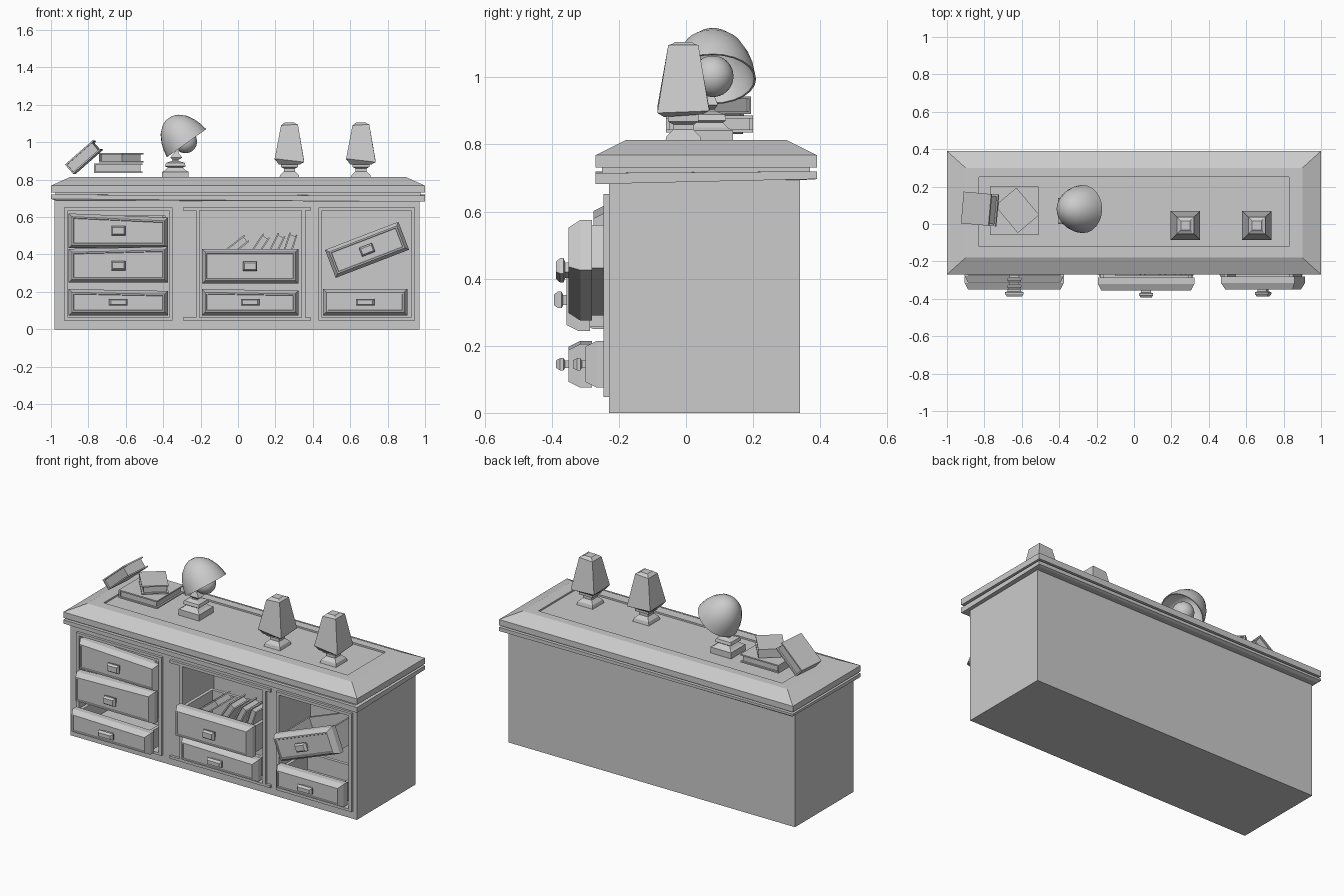
import bpy, bmesh
from math import radians, cos, sin, pi, atan2
from mathutils import Matrix, Vector

if "Cube" in bpy.data.objects:
    bpy.data.objects.remove(bpy.data.objects["Cube"])

T, R = Matrix.Translation, Matrix.Rotation


def rect(cx, cy, w, d, z, dz=(0, 0, 0, 0)):
    """Rectangle ring at height z; dz lifts single corners."""
    xy = [(-1, -1), (1, -1), (1, 1), (-1, 1)]
    return [(cx + a * w / 2, cy + b * d / 2, z + k) for (a, b), k in zip(xy, dz)]


def box(x0, x1, y0, y1, z0, z1):
    return [rect((x0 + x1) / 2, (y0 + y1) / 2, x1 - x0, y1 - y0, z) for z in (z0, z1)]


def ring(r, z, n=24):
    return [(r * cos(2 * pi * i / n), r * sin(2 * pi * i / n), z) for i in range(n)]


def part(name, lofts, matrix=Matrix()):
    """One object from several capped lofts, each a list of rings."""
    bm = bmesh.new()
    for rings in lofts:
        vs = [[bm.verts.new(p) for p in r] for r in rings]
        n = len(vs[0])
        for a, b in zip(vs, vs[1:]):
            for i in range(n):
                bm.faces.new((a[i], a[(i + 1) % n], b[(i + 1) % n], b[i]))
        bm.faces.new(vs[0][::-1])
        bm.faces.new(vs[-1])
    bmesh.ops.recalc_face_normals(bm, faces=bm.faces)
    me = bpy.data.meshes.new(name)
    bm.to_mesh(me)
    bm.free()
    ob = bpy.data.objects.new(name, me)
    bpy.context.collection.objects.link(ob)
    ob.matrix_world = matrix
    return ob


def smooth(ob, angle=40):
    bpy.ops.object.select_all(action='DESELECT')
    bpy.context.view_layer.objects.active = ob
    ob.select_set(True)
    bpy.ops.object.shade_smooth_by_angle(angle=radians(angle))


# Cabinet body with three hollow bays and raised frames around them
bays = [(-0.91, -0.37), (-0.205, 0.34), (0.45, 0.925)]
body = part("cabinet_body", [box(-0.98, 0.97, -0.23, 0.34, 0, 0.71)])
cutter = part("bay_cutter", [box(a, b, -0.4, 0.06, 0.062, 0.635) for a, b in bays])
cutter.hide_render = True
mod = body.modifiers.new("bays", 'BOOLEAN')
mod.object, mod.operation, mod.solver = cutter, 'DIFFERENCE', 'EXACT'
bpy.context.view_layer.objects.active = body
bpy.ops.object.modifier_apply(modifier=mod.name)
bpy.data.objects.remove(cutter)

for (a, b), (l, r) in zip(bays, [(0.02, 0.02), (0.09, 0.05), (0.02, 0.02)]):
    part("bay_frame", [box(a - 0.02, a, -0.246, -0.22, 0.062, 0.635),
                       box(b, b + 0.02, -0.246, -0.22, 0.062, 0.635),
                       box(a - l, b + r, -0.246, -0.22, 0.047, 0.062),
                       box(a - l, b + r, -0.246, -0.22, 0.635, 0.652)])

# Worktop: crooked lower moulding, neck, bevelled slab with sunken panel
part("lower_moulding", [[rect(0, 0.06, 1.96, 0.63, 0.69, (0, 0, 0.005, 0.005)),
                         rect(0, 0.06, 2, 0.66, 0.697, (0, -0.015, 0.0, 0.01)),
                         rect(0, 0.06, 2, 0.66, 0.72, (0, -0.005, 0, 0))]])
part("worktop_neck", [box(-0.975, 0.975, -0.25, 0.37, 0.70, 0.735)])
part("worktop", [[rect(0, 0.06, 2, 0.66, 0.732), rect(0, 0.06, 2, 0.66, 0.768),
                  rect(0, 0.06, 1.8, 0.48, 0.813), rect(0, 0.065, 1.66, 0.37, 0.813),
                  rect(0, 0.065, 1.66, 0.37, 0.803)]])

# Drawers: local x across, y up, z outwards, turned to face the front


def drawer(name, cx, cz, w, h, y, tilt=0, skew=(0, 0), pull=(0.075, 0.05)):
    def face(grow, z):
        f = rect(0, 0, w + grow, h + grow, z)
        f[2] = (f[2][0], f[2][1] + skew[1], z)
        f[1] = (f[1][0], f[1][1] + skew[0], z)
        return f
    m = T((cx, y, cz)) @ R(radians(-tilt), 4, 'Y') @ R(pi / 2, 4, 'X')
    back, bw, bh = -0.26 + min(0, y + 0.26), w / 2 - 0.012, h / 2 - 0.012
    part(name + "_front", [[face(0, -0.07), face(0, -0.035), face(-0.035, 0),
                            face(-0.05, 0), face(-0.055, -0.005)]], m)
    part(name + "_box", [box(-bw, -bw + 0.02, -bh, bh, back, -0.05),
                         box(bw - 0.02, bw, -bh, bh, back, -0.05),
                         box(-bw, bw, -bh, bh, back, back + 0.02),
                         box(-bw, bw, -bh, -bh + 0.015, back, -0.05)], m)
    a, b = pull
    part(name + "_pull", [[rect(0, 0, a * .7, b * .6, -0.01), rect(0, 0, a * .7, b * .6, 0.01),
                           rect(0, 0, a, b, 0.015), rect(0, 0, a, b, 0.025),
                           rect(0, 0, a * .8, b * .65, 0.037)]], m)


low = (0.10, 0.036)
drawer("left_top_drawer", -0.64, 0.527, 0.53, 0.185, -0.275, 0, (0, -0.022))
drawer("left_middle_drawer", -0.64, 0.34, 0.53, 0.18, -0.312, 0, (0, 0.012))
drawer("left_bottom_drawer", -0.64, 0.145, 0.53, 0.14, -0.35, 0, (0, -0.01), low)
drawer("middle_open_drawer", 0.065, 0.337, 0.515, 0.185, -0.356, 0, (0, 0))
drawer("middle_bottom_drawer", 0.065, 0.145, 0.515, 0.14, -0.30, 0, (0, -0.008), low)
drawer("right_tilted_drawer", 0.69, 0.425, 0.42, 0.16, -0.35, 21)
drawer("right_bottom_drawer", 0.68, 0.145, 0.45, 0.14, -0.30, 0, (0, 0), low)


# Books: two cover boards, spine and inset page block
def book(name, m, l, d, t):
    c = 0.008
    part(name, [box(-l / 2, l / 2, -d / 2, d / 2, -t / 2, -t / 2 + c),
                box(-l / 2, l / 2, -d / 2, d / 2, t / 2 - c, t / 2),
                box(-l / 2, -l / 2 + c, -d / 2, d / 2, -t / 2 + c, t / 2 - c),
                box(-l / 2 + c, l / 2 - 0.01, -d / 2 + 0.01, d / 2 - 0.01, -t / 2 + c, t / 2 - c)], m)


book("bottom_book", T((-0.64, 0.07, 0.861)), 0.26, 0.26, 0.05)
book("upper_book", T((-0.625, 0.073, 0.917)) @ R(radians(-50), 4, 'Z'), 0.19, 0.15, 0.052)
book("leaning_book", T((-0.823, 0.08, 0.92)) @ R(radians(-5), 4, 'Z') @ R(radians(-41), 4, 'Y'),
     0.195, 0.17, 0.066)
for x, z, a in [(-0.02, 0.435, 38), (0.105, 0.43, 56), (0.195, 0.43, 63), (0.27, 0.43, 72)]:
    book("drawer_book", T((x, -0.2, z)) @ R(radians(-a), 4, 'Y'), 0.17, 0.15, 0.045)

# Two square table lamps
for x in (0.275, 0.657):
    part("table_lamp", [
        [rect(0, 0, 0.11, 0.11, 0.805), rect(0, 0, 0.10, 0.10, 0.825),
         rect(0, 0, 0.06, 0.06, 0.845), rect(0, 0, 0.06, 0.06, 0.86),
         rect(0, 0, 0.09, 0.09, 0.868), rect(0, 0, 0.09, 0.09, 0.89)],
        [rect(0, 0, 0.115, 0.115, 0.882, (0, 0, 0.008, 0.008)),
         rect(0, 0, 0.158, 0.155, 0.90, (0.012, -0.006, 0, 0.008)),
         rect(0, 0, 0.09, 0.09, 1.09, (0, 0.006, 0.006, 0)),
         rect(0, 0, 0.065, 0.065, 1.10), rect(0, 0, 0.05, 0.05, 1.106)]],
        T((x, -0.008, 0)))

# Desk lamp: stepped base, stalk, domed hood and bulb
part("desk_lamp_base", [
    [rect(0, 0, 0.14, 0.14, 0.805), rect(0, 0, 0.14, 0.14, 0.842), rect(0, 0, 0.11, 0.11, 0.85),
     rect(0, 0, 0.08, 0.08, 0.865), rect(0, 0, 0.11, 0.10, 0.872),
     rect(0, 0, 0.10, 0.09, 0.89), rect(0, 0, 0.035, 0.035, 0.9),
     rect(0, 0, 0.03, 0.03, 0.905), rect(0.005, 0, 0.065, 0.05, 0.918),
     rect(0.005, 0, 0.02, 0.03, 0.945), rect(0.02, 0, 0.02, 0.03, 0.98)]],
     T((-0.335, 0.07, 0)))
hood_m = T((-0.275, 0.08, 0.995)) @ R(-atan2(0.15, 0.21), 4, 'Y')
outer = [(0.129, 0), (0.122, 0.04), (0.108, 0.08), (0.085, 0.12), (0.052, 0.15), (0.02, 0.164)]
inner = [(r - 0.006, z - 0.006 * (i > 0)) for i, (r, z) in enumerate(outer)]
hood = part("desk_lamp_hood", [[ring(max(r, 0.004), z) for r, z in inner[::-1] + outer]], hood_m)
smooth(hood)
bulb = part("desk_lamp_bulb", [[ring(max(0.002, 0.062 * sin(pi * i / 12)),
                                     0.01 - 0.062 * cos(pi * i / 12)) for i in range(13)]], hood_m)
smooth(bulb)
